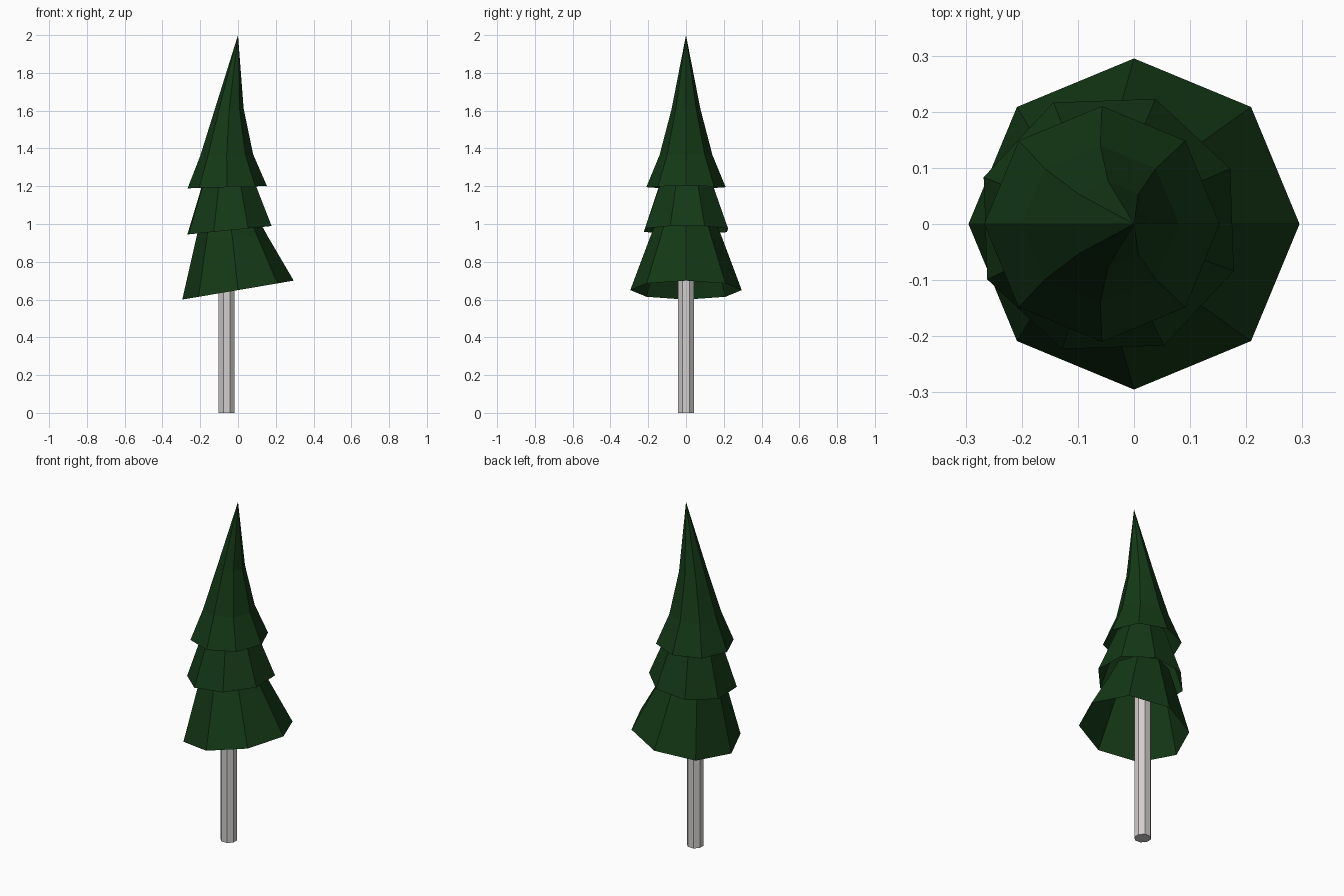
import bpy, bmesh
from math import cos, sin, radians, tau

if "Cube" in bpy.data.objects:
    bpy.data.objects.remove(bpy.data.objects["Cube"], do_unlink=True)

SIDES = 8


def material(name, rgb):
    mat = bpy.data.materials.new(name)
    mat.use_nodes = True
    mat.diffuse_color = (*rgb, 1)
    bsdf = next(n for n in mat.node_tree.nodes if n.type == 'BSDF_PRINCIPLED')
    bsdf.inputs["Base Color"].default_value = (*rgb, 1)
    return mat


def lofted(name, rings, mat, turn=0, apex=None, caps=False):
    """Join octagonal rings given as (centre x, z, radius, slope along x)."""
    bm = bmesh.new()
    loops = []
    for cx, z, r, slope in rings:
        loop = []
        for i in range(SIDES):
            a = radians(turn) + tau * i / SIDES
            loop.append(bm.verts.new((cx + r * cos(a), r * sin(a), z + slope * r * cos(a))))
        loops.append(loop)
    for low, high in zip(loops, loops[1:]):
        for i in range(SIDES):
            j = (i + 1) % SIDES
            bm.faces.new((low[i], low[j], high[j], high[i]))
    if apex:
        tip = bm.verts.new(apex)
        for i in range(SIDES):
            bm.faces.new((loops[-1][i], loops[-1][(i + 1) % SIDES], tip))
    if caps:
        bm.faces.new(loops[0][::-1])
        bm.faces.new(loops[-1])
    mesh = bpy.data.meshes.new(name)
    bm.to_mesh(mesh)
    bm.free()
    mesh.materials.append(mat)
    obj = bpy.data.objects.new(name, mesh)
    bpy.context.collection.objects.link(obj)
    return obj


needles = material("dark_green", (0.007, 0.04, 0.008))
bark = material("pale_grey", (0.64, 0.61, 0.61))

# Straight trunk, reaching up inside the foliage
lofted("trunk", [(-0.06, 0, 0.046, 0), (-0.06, 0.95, 0.046, 0)], bark, 22.5, caps=True)

# Foliage skirts, open underneath, each tucked into the one above
lofted("bottom_foliage", [(0, 0.65, 0.295, 0.17), (-0.03, 0.93, 0.19, 0),
                          (-0.045, 1.03, 0.15, 0)], needles)
lofted("middle_foliage", [(-0.045, 0.967, 0.238, 0.1), (-0.05, 1.25, 0.135, 0)],
       needles, 24.5)
lofted("top_foliage", [(-0.057, 1.195, 0.21, 0.03), (-0.06, 1.365, 0.14, 0.03),
                       (-0.046, 1.61, 0.076, 0)], needles, apex=(0, 0, 2))
